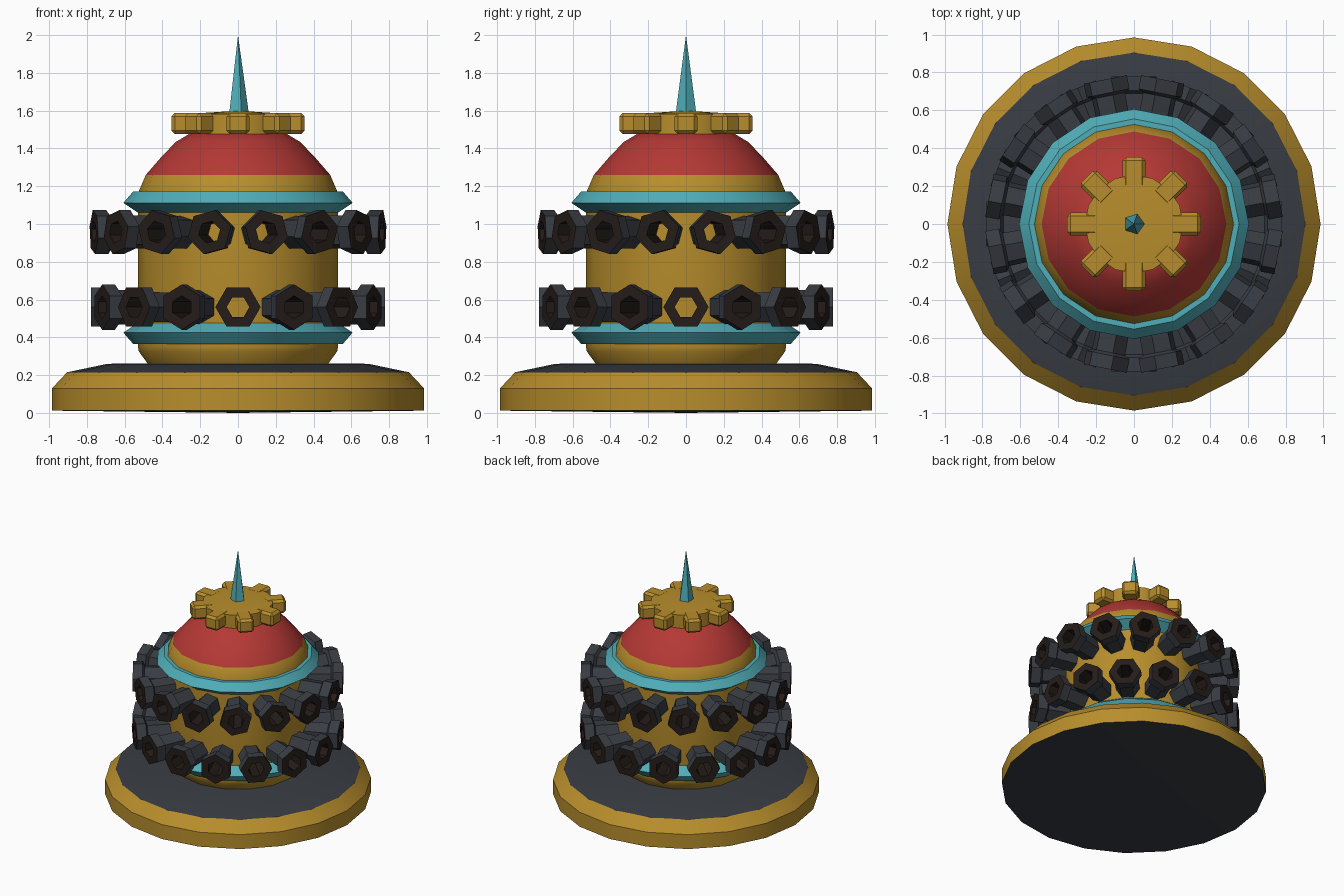
import bpy, bmesh, math
from mathutils import Matrix

if "Cube" in bpy.data.objects:
    bpy.data.objects.remove(bpy.data.objects["Cube"])


def material(name, rgb):
    m = bpy.data.materials.new(name)
    m.diffuse_color = (*rgb, 1)
    m.use_nodes = True
    m.node_tree.nodes["Principled BSDF"].inputs["Base Color"].default_value = m.diffuse_color
    return m


GOLD = material("gold", (0.48, 0.27, 0.025))
RED = material("red", (0.46, 0.04, 0.035))
TEAL = material("teal", (0.08, 0.42, 0.48))
DARK = material("dark_grey", (0.04, 0.045, 0.055))
BROWN = material("dark_brown", (0.018, 0.012, 0.01))


def add_object(name, mesh, smooth=True):
    ob = bpy.data.objects.new(name, mesh)
    bpy.context.collection.objects.link(ob)
    if smooth:
        bpy.ops.object.select_all(action='DESELECT')
        ob.select_set(True)
        bpy.context.view_layer.objects.active = ob
        bpy.ops.object.shade_smooth_by_angle(angle=math.radians(28))
    return ob


def lathe(name, profile, sides, mats, closed=False):
    """Revolve (radius, height) points around z; mats holds one material per band."""
    bm = bmesh.new()
    rings = [[bm.verts.new((r * math.cos(math.tau * i / sides),
                            r * math.sin(math.tau * i / sides), z))
              for i in range(sides)] for r, z in profile]
    slots = list(dict.fromkeys(mats))
    if closed:
        rings.append(rings[0])
    for b, (lo, hi) in enumerate(zip(rings, rings[1:])):
        for i in range(sides):
            j = (i + 1) % sides
            f = bm.faces.new((lo[i], lo[j], hi[j], hi[i]))
            f.material_index = slots.index(mats[b])
    bmesh.ops.remove_doubles(bm, verts=bm.verts, dist=1e-5)
    bmesh.ops.recalc_face_normals(bm, faces=bm.faces)
    mesh = bpy.data.meshes.new(name)
    bm.to_mesh(mesh)
    bm.free()
    for m in slots:
        mesh.materials.append(m)
    return mesh


# Wide base plate with dark top and underside
add_object("base", lathe("base", [(0, 0), (0.985, 0.012), (0.985, 0.13), (0.905, 0.215),
                                  (0.69, 0.26), (0, 0.265)],
                         20, [DARK, GOLD, GOLD, DARK, DARK]))

# Drum body
add_object("body", lathe("body", [(0, 0.25), (0.47, 0.25), (0.525, 0.325), (0.53, 0.35),
                                  (0.53, 1.12), (0, 1.12)], 16, [GOLD] * 5))

# Teal collar rings, the lower one mirrored
collar = [(0.48, 1.06), (0.53, 1.06), (0.607, 1.112), (0.555, 1.172), (0.48, 1.172)]
add_object("upper_ring", lathe("upper_ring", collar, 16, [TEAL] * 5, True))
add_object("lower_ring", lathe("lower_ring", [(r, 1.537 - z) for r, z in collar],
                               16, [TEAL] * 5, True))

# Dome with gold lower band
add_object("dome", lathe("dome", [(0, 1.12), (0.53, 1.12), (0.526, 1.172), (0.488, 1.26),
                                  (0.41, 1.35), (0.33, 1.434), (0.26, 1.476), (0, 1.52)],
                         16, [GOLD, GOLD, GOLD, RED, RED, RED, RED]))

# Gear disc on top
add_object("gear_disc", lathe("gear_disc", [(0, 1.475), (0.26, 1.475), (0.26, 1.583),
                                            (0, 1.6)], 16, [GOLD] * 3))

# Eight bevelled gear teeth
bm = bmesh.new()
bmesh.ops.create_cube(bm, size=1, matrix=Matrix.Translation((0.27, 0, 1.532))
                      @ Matrix.Diagonal((0.165, 0.122, 0.11, 1)))
bmesh.ops.bevel(bm, geom=bm.edges[:], offset=0.018, segments=1, affect='EDGES')
tooth = bpy.data.meshes.new("gear_tooth")
bm.to_mesh(tooth)
bm.free()
tooth.materials.append(GOLD)
for i in range(8):
    ob = add_object(f"gear_tooth_{i + 1}", tooth, False)
    ob.rotation_euler.z = i * math.tau / 8

# Five-sided spike
add_object("spike", lathe("spike", [(0, 1.58), (0.058, 1.58), (0, 2.0)], 5, [TEAL, TEAL]), False)

# Two staggered rows of hexagonal barrels with a wider muzzle
barrel = lathe("barrel", [(0.06, 0.48), (0.088, 0.48), (0.092, 0.69), (0.12, 0.705),
                          (0.12, 0.778), (0.06, 0.778)], 6,
               [DARK, DARK, DARK, DARK, BROWN, BROWN], True)
for row, z, start, roll in (("lower", 0.56, 0, 30), ("upper", 0.957, 11.25, 15)):
    for k in range(16):
        ob = add_object(f"{row}_barrel_{k + 1}", barrel, False)
        ob.matrix_world = (Matrix.Translation((0, 0, z))
                           @ Matrix.Rotation(math.radians(-90 + start + 22.5 * k), 4, 'Z')
                           @ Matrix.Rotation(math.pi / 2, 4, 'Y')
                           @ Matrix.Rotation(math.radians(roll + 30 * k), 4, 'Z'))
